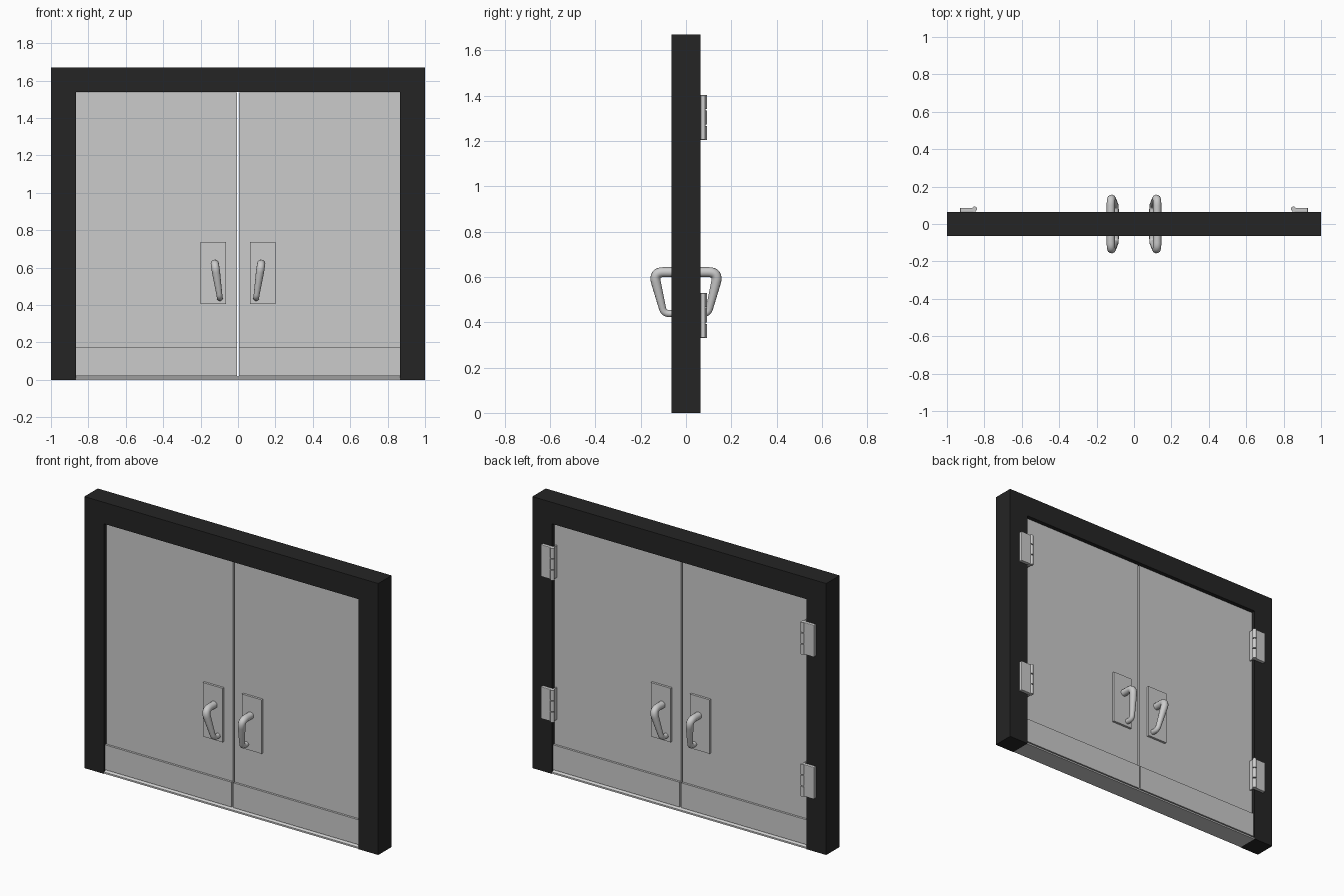
import bpy, bmesh, math
from mathutils import Vector

if "Cube" in bpy.data.objects:
    bpy.data.objects.remove(bpy.data.objects["Cube"])

dark = bpy.data.materials.new("dark_frame")
dark.diffuse_color = (0.018, 0.018, 0.018, 1)
dark.use_nodes = True
dark.node_tree.nodes["Principled BSDF"].inputs["Base Color"].default_value = dark.diffuse_color


def finish(name, bm, axes=(False, False), bevel=0, smooth=False):
    bmesh.ops.recalc_face_normals(bm, faces=bm.faces)
    me = bpy.data.meshes.new(name)
    bm.to_mesh(me)
    bm.free()
    ob = bpy.data.objects.new(name, me)
    bpy.context.collection.objects.link(ob)
    if smooth:
        bpy.context.view_layer.objects.active = ob
        ob.select_set(True)
        bpy.ops.object.shade_smooth_by_angle(angle=math.radians(40))
        ob.select_set(False)
    if bevel:
        b = ob.modifiers.new("bevel", 'BEVEL')
        b.width, b.segments = bevel, 2
    mirror(ob, axes)
    return ob


def mirror(ob, axes):
    if any(axes):
        m = ob.modifiers.new("mirror", 'MIRROR')
        m.use_axis = (axes[0], axes[1], False)
        m.use_mirror_merge = False


def box(name, lo, hi, **kw):
    bm = bmesh.new()
    bmesh.ops.create_cube(bm, size=1)
    for v in bm.verts:
        v.co = [(a + b) / 2 + c * (b - a) for a, b, c in zip(lo, hi, v.co)]
    return finish(name, bm, **kw)


def extrude(name, pts, offset, **kw):
    bm = bmesh.new()
    f = bm.faces.new([bm.verts.new(p) for p in pts])
    r = bmesh.ops.extrude_face_region(bm, geom=[f])
    top = [v for v in r["geom"] if isinstance(v, bmesh.types.BMVert)]
    # extrusion keeps the first cap, closing the solid
    bmesh.ops.translate(bm, verts=top, vec=offset)
    if not f.is_valid:
        bmesh.ops.holes_fill(bm, edges=bm.edges)
    return finish(name, bm, **kw)


# Door frame: one U-shaped profile
outline = [(-1, 0), (-1, 1.67), (1, 1.67), (1, 0),
           (0.867, 0), (0.867, 1.538), (-0.867, 1.538), (-0.867, 0)]
frame = extrude("door_frame", [(x, -0.065, z) for x, z in outline], (0, 0.13, 0))
frame.data.materials.append(dark)

# Threshold with sloped edges
sill = [(-0.062, 0), (-0.062, 0.01), (-0.045, 0.02), (0.045, 0.02), (0.062, 0.01), (0.062, 0)]
extrude("threshold", [(-0.867, y, z) for y, z in sill], (1.734, 0, 0))

# Door leaves, kick plates and handle plates
box("door_leaf", (0.005, -0.042, 0.022), (0.866, 0.042, 1.536), axes=(True, False))
box("kick_plate", (0.005, -0.055, 0.022), (0.866, -0.04, 0.175), axes=(True, True))
box("handle_plate", (0.065, -0.056, 0.405), (0.2, -0.04, 0.737), axes=(True, True))

# Pull handle: tapered tube along a rounded path
corners = [((0.124, -0.04, 0.621), 0.022, 0), ((0.124, -0.144, 0.621), 0.022, 0.045),
           ((0.097, -0.098, 0.438), 0.016, 0.025), ((0.097, -0.04, 0.438), 0.016, 0)]
path = []
for i, (p, r, cut) in enumerate(corners):
    p = Vector(p)
    if not cut:
        path.append((p, r))
        continue
    a = p + (Vector(corners[i - 1][0]) - p).normalized() * cut
    b = p + (Vector(corners[i + 1][0]) - p).normalized() * cut
    for k in range(9):
        t = k / 8
        path.append((a * (1 - t) ** 2 + p * 2 * t * (1 - t) + b * t * t, r))
cu = bpy.data.curves.new("pull_handle", 'CURVE')
cu.dimensions = '3D'
cu.bevel_depth = 1
cu.bevel_resolution = 4
cu.use_fill_caps = True
sp = cu.splines.new('POLY')
sp.points.add(len(path) - 1)
for q, (p, r) in zip(sp.points, path):
    q.co = (*p, 1)
    q.radius = r
handle = bpy.data.objects.new("pull_handle", cu)
bpy.context.collection.objects.link(handle)
bpy.context.view_layer.objects.active = handle
handle.select_set(True)
bpy.ops.object.convert(target='MESH')
handle = bpy.context.view_layer.objects.active
bpy.ops.object.shade_smooth_by_angle(angle=math.radians(50))
handle.select_set(False)
mirror(handle, (True, True))


# Hinges on the back: frame leaf, door leaf and three-part knuckle
def hinge(name, z0):
    h = 0.197
    box(name + "_frame_leaf", (0.855, 0.064, z0), (0.93, 0.086, z0 + h),
        axes=(True, False), bevel=0.004)
    box(name + "_door_leaf", (0.848, 0.04, z0), (0.857, 0.08, z0 + h), axes=(True, False))
    for i, (a, b) in enumerate([(0, 0.31), (0.34, 0.66), (0.69, 1)]):
        bm = bmesh.new()
        bmesh.ops.create_cone(bm, cap_ends=True, segments=20, radius1=0.0125,
                              radius2=0.0125, depth=(b - a) * h)
        bmesh.ops.translate(bm, verts=bm.verts, vec=(0.852, 0.081, z0 + (a + b) / 2 * h))
        finish(f"{name}_knuckle_{i}", bm, axes=(True, False), smooth=True)


hinge("lower_hinge", 0.331)
hinge("upper_hinge", 1.205)
